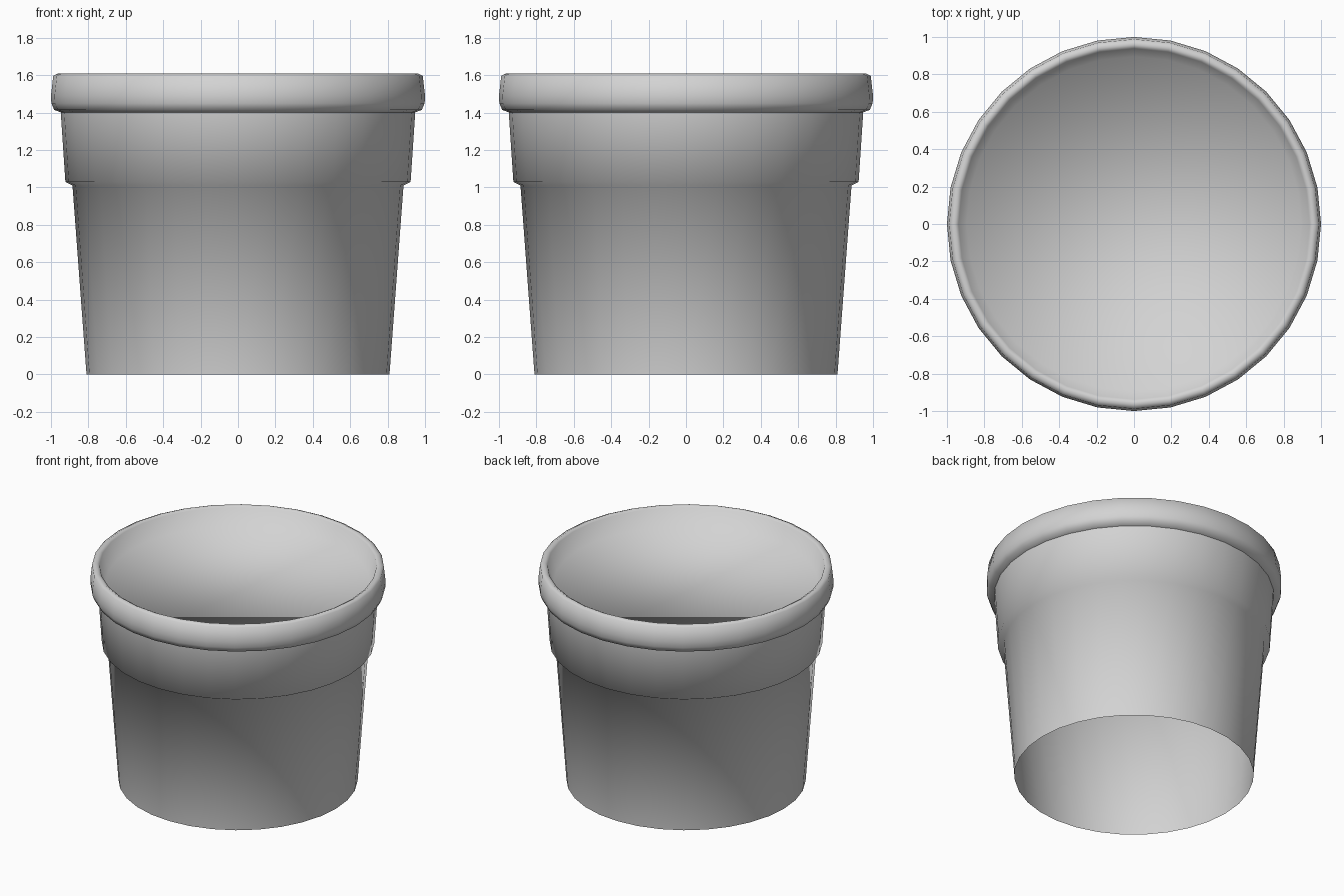
import bpy
import bmesh
from math import cos, sin, tau

SIDES = 32

cube = bpy.data.objects.get("Cube")
if cube:
    bpy.data.objects.remove(cube, do_unlink=True)

# One plain light grey for the whole tub
grey = bpy.data.materials.new("light grey")
grey.use_nodes = True
grey.diffuse_color = (0.65, 0.65, 0.65, 1)
grey.node_tree.nodes["Principled BSDF"].inputs["Base Color"].default_value = grey.diffuse_color


def lathe(name, profile, cap_end=False):
    """Turn a (radius, height) profile around z; optionally close its last ring."""
    bm = bmesh.new()
    rings = []
    for radius, height in profile:
        angles = [tau * i / SIDES for i in range(SIDES)]
        rings.append([bm.verts.new((radius * cos(a), radius * sin(a), height)) for a in angles])
    for low, high in zip(rings, rings[1:]):
        for i in range(SIDES):
            j = (i + 1) % SIDES
            bm.faces.new((low[i], low[j], high[j], high[i]))
    if cap_end:
        bm.faces.new(rings[-1])
    for face in bm.faces:
        face.smooth = True
    mesh = bpy.data.meshes.new(name)
    bm.to_mesh(mesh)
    bm.free()
    mesh.materials.append(grey)
    obj = bpy.data.objects.new(name, mesh)
    bpy.context.collection.objects.link(obj)
    return obj


# Thin tapered wall, open underneath, with a step below the upper band
lathe("tub_body", [(0.81, 0), (0.885, 1.01), (0.923, 1.03), (0.948, 1.405)])

# Rounded lip that slopes inside to a recessed panel
lathe("lid", [(0.945, 1.4), (0.983, 1.415), (0.998, 1.45), (1.0, 1.49),
              (0.988, 1.597), (0.96, 1.61), (0.938, 1.598), (0.895, 1.475)], cap_end=True)
